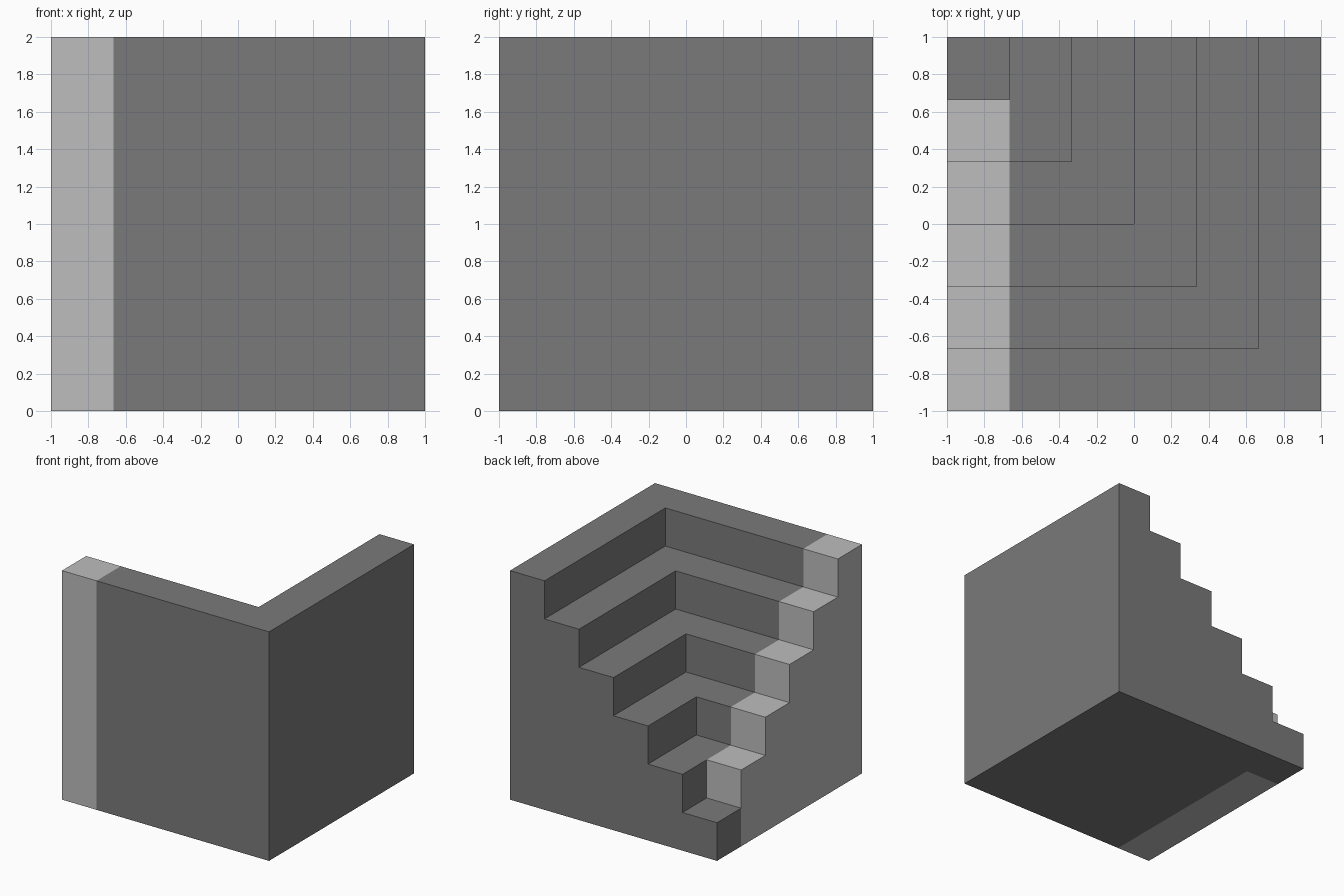
import bpy, bmesh, math
from mathutils import Vector

cube = bpy.data.objects.get("Cube")
if cube:
    bpy.data.objects.remove(cube, do_unlink=True)

STEPS = 6
S = 2.0 / STEPS
DARK, LIGHT = 0, 1


def material(name, grey):
    m = bpy.data.materials.new(name)
    m.use_nodes = True
    colour = (grey, grey, grey, 1.0)
    m.diffuse_color = colour
    m.node_tree.nodes["Principled BSDF"].inputs["Base Color"].default_value = colour
    return m


def level(i, j):
    """Number of blocks stacked on plan cell (i, j)."""
    if not (0 <= i < STEPS and 0 <= j < STEPS):
        return 0
    return max(i, STEPS - 1 - j) + 1


def solid(i, j, k):
    return 0 <= k < level(i, j)


def add_face(bm, cell, d, mat):
    """Add the square face of a block that points in direction d."""
    n = Vector(d)
    u = Vector((n.y, n.z, n.x))
    v = n.cross(u)
    centre = Vector(cell) + Vector((0.5, 0.5, 0.5)) + n / 2
    corners = [centre + (u * a + v * b) / 2
               for a, b in ((-1, -1), (1, -1), (1, 1), (-1, 1))]
    f = bm.faces.new([bm.verts.new((c.x * S - 1, c.y * S - 1, c.z * S)) for c in corners])
    f.material_index = mat


bm = bmesh.new()
directions = [(1, 0, 0), (-1, 0, 0), (0, 1, 0), (0, -1, 0), (0, 0, 1), (0, 0, -1)]

# Mitred inner-corner stair: only the exposed block faces are made
for i in range(STEPS):
    for j in range(STEPS):
        # Pale end strip runs along one arm, stopping at the lowest step
        mat = LIGHT if i == 0 and j < STEPS - 1 else DARK
        for k in range(level(i, j)):
            for d in directions:
                if not solid(i + d[0], j + d[1], k + d[2]):
                    add_face(bm, (i, j, k), d, mat)

# Weld and merge flat areas into clean treads, risers and walls
bmesh.ops.remove_doubles(bm, verts=bm.verts, dist=0.001)
bmesh.ops.dissolve_limit(bm, angle_limit=math.radians(1), verts=bm.verts,
                         edges=bm.edges, delimit={'MATERIAL'})

mesh = bpy.data.meshes.new("corner_stairs")
bm.to_mesh(mesh)
bm.free()
mesh.materials.append(material("dark_grey", 0.195))
mesh.materials.append(material("light_grey", 0.51))
stairs = bpy.data.objects.new("corner_stairs", mesh)
bpy.context.collection.objects.link(stairs)
